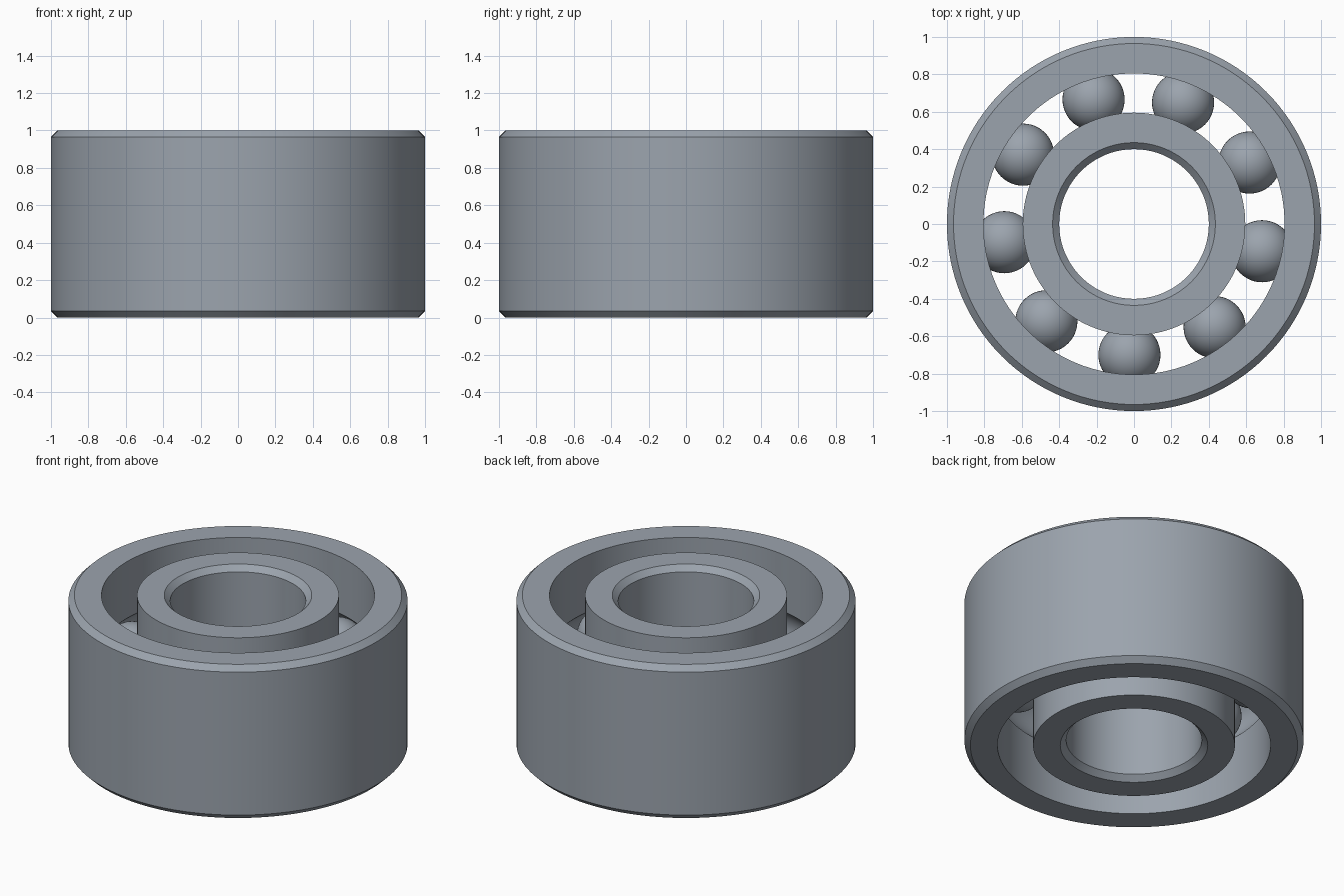
import bpy, bmesh, math

if "Cube" in bpy.data.objects:
    bpy.data.objects.remove(bpy.data.objects["Cube"], do_unlink=True)

HEIGHT, CHAMFER = 1.0, 0.035
BORE, INNER_LAND, PITCH, OUTER_LAND, RIM = 0.4, 0.595, 0.7, 0.805, 1.0
BALL_RADIUS, GROOVE_RADIUS, BALLS, SEGMENTS = 0.166, 0.168, 9, 128

steel = bpy.data.materials.new("blue_grey_steel")
steel.use_nodes = True
colour = (0.33, 0.37, 0.42, 1)
steel.diffuse_color = colour
steel.node_tree.nodes["Principled BSDF"].inputs["Base Color"].default_value = colour


def finish(bm, name, angle):
    bmesh.ops.recalc_face_normals(bm, faces=bm.faces)
    mesh = bpy.data.meshes.new(name)
    bm.to_mesh(mesh)
    bm.free()
    mesh.materials.append(steel)
    obj = bpy.data.objects.new(name, mesh)
    bpy.context.collection.objects.link(obj)
    bpy.ops.object.select_all(action='DESELECT')
    obj.select_set(True)
    bpy.context.view_layer.objects.active = obj
    bpy.ops.object.shade_smooth_by_angle(angle=math.radians(angle))
    return obj


def race(name, plain, land):
    """Ring with a chamfered plain wall and a ball groove in the other wall."""
    side = 1 if plain > land else -1
    mid = HEIGHT / 2
    profile = [(land, 0), (plain - side * CHAMFER, 0), (plain, CHAMFER),
               (plain, HEIGHT - CHAMFER), (plain - side * CHAMFER, HEIGHT), (land, HEIGHT)]
    # Groove arc, swept from its upper lip to its lower lip
    lip = math.acos(abs(land - PITCH) / GROOVE_RADIUS)
    steps = 16
    for i in range(steps + 1):
        a = lip - 2 * lip * i / steps
        profile.append((PITCH + side * GROOVE_RADIUS * math.cos(a),
                        mid + GROOVE_RADIUS * math.sin(a)))
    bm = bmesh.new()
    verts = [bm.verts.new((r, 0, z)) for r, z in profile]
    edges = [bm.edges.new((v, verts[i - 1])) for i, v in enumerate(verts)]
    bmesh.ops.spin(bm, geom=verts + edges, cent=(0, 0, 0), axis=(0, 0, 1),
                   angle=2 * math.pi, steps=SEGMENTS, use_merge=True)
    bmesh.ops.remove_doubles(bm, verts=bm.verts, dist=0.0001)
    return finish(bm, name, 30)


# Races
race("outer_race", RIM, OUTER_LAND)
race("inner_race", BORE, INNER_LAND)

# Rolling balls, evenly spaced in the groove
for i in range(BALLS):
    a = math.radians(-92) + 2 * math.pi * i / BALLS
    bm = bmesh.new()
    bmesh.ops.create_uvsphere(bm, u_segments=48, v_segments=24, radius=BALL_RADIUS)
    ball = finish(bm, f"ball_{i + 1}", 60)
    ball.location = (PITCH * math.cos(a), PITCH * math.sin(a), HEIGHT / 2)
